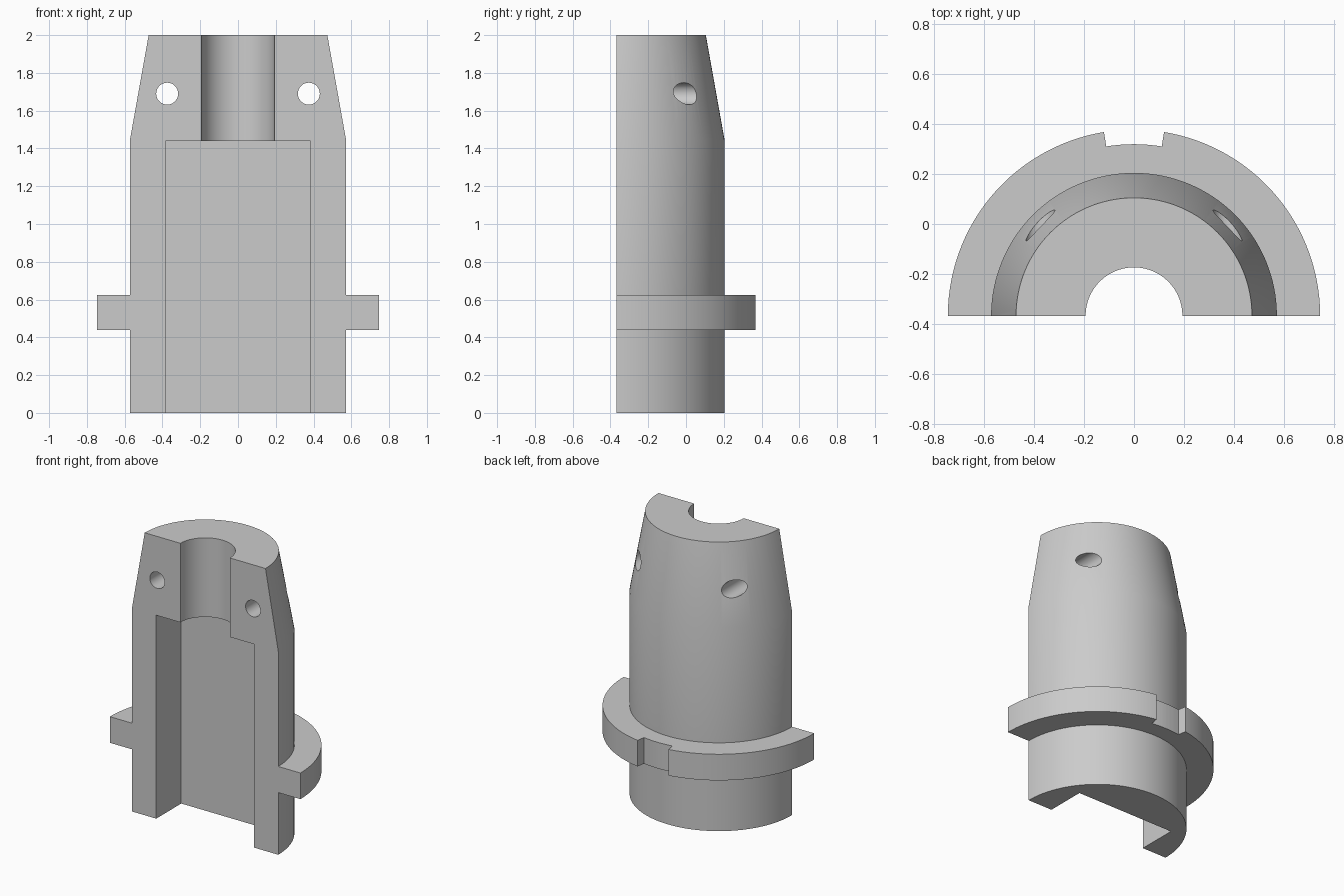
import bpy, bmesh, math
from mathutils import Matrix

if "Cube" in bpy.data.objects:
    bpy.data.objects.remove(bpy.data.objects["Cube"], do_unlink=True)

AXIS_Y = -0.368      # turning axis, on the flat front
SEGMENTS = 128

grey = bpy.data.materials.new("plain grey")
grey.use_nodes = True
grey.diffuse_color = (0.6, 0.6, 0.6, 1)
grey.node_tree.nodes["Principled BSDF"].inputs["Base Color"].default_value = (0.6, 0.6, 0.6, 1)


def make_object(name, bm):
    bmesh.ops.recalc_face_normals(bm, faces=bm.faces)
    mesh = bpy.data.meshes.new(name)
    bm.to_mesh(mesh)
    bm.free()
    mesh.materials.append(grey)
    obj = bpy.data.objects.new(name, mesh)
    bpy.context.collection.objects.link(obj)
    return obj


def lathe(name, profile):
    """Revolve a (radius, height) profile about the turning axis."""
    bm = bmesh.new()
    verts = [bm.verts.new((r, AXIS_Y, z)) for r, z in profile]
    edges = [bm.edges.new(pair) for pair in zip(verts, verts[1:])]
    bmesh.ops.spin(bm, geom=verts + edges, cent=(0, AXIS_Y, 0), axis=(0, 0, 1),
                   angle=math.tau, steps=SEGMENTS)
    bmesh.ops.remove_doubles(bm, verts=bm.verts, dist=1e-5)
    return make_object(name, bm)


def box(name, low, high):
    bm = bmesh.new()
    bmesh.ops.create_cube(bm, size=1)
    for v in bm.verts:
        v.co = [(a + b) / 2 + c * (b - a) for a, b, c in zip(low, high, v.co)]
    return make_object(name, bm)


def cross_hole(name, x):
    bm = bmesh.new()
    place = Matrix.Translation((x, 0, 1.69)) @ Matrix.Rotation(math.pi / 2, 4, "X")
    bmesh.ops.create_cone(bm, cap_ends=True, segments=48, radius1=0.058,
                          radius2=0.058, depth=2, matrix=place)
    return make_object(name, bm)


def notch(name, inner, outer, half_angle, low, high, steps=8):
    """Prism over a ring sector centred on the back."""
    bm = bmesh.new()
    angles = [math.pi / 2 + half_angle * (2 * i / steps - 1) for i in range(steps + 1)]
    outline = [(inner, a) for a in angles] + [(outer, a) for a in reversed(angles)]
    face = bm.faces.new([bm.verts.new((r * math.cos(a), AXIS_Y + r * math.sin(a), low))
                         for r, a in outline])
    top = bmesh.ops.extrude_face_region(bm, geom=[face])["geom"]
    bmesh.ops.translate(bm, vec=(0, 0, high - low),
                        verts=[g for g in top if isinstance(g, bmesh.types.BMVert)])
    return make_object(name, bm)


# Turned body with collar, tapered top and bore
body = lathe("half_body", [(0, 0), (0.573, 0), (0.573, 0.44), (0.7465, 0.44),
                           (0.7465, 0.625), (0.573, 0.625), (0.573, 1.44),
                           (0.473, 2), (0.194, 2), (0.194, 1.3), (0, 1.3)])

# Cutters: front half, square pocket, collar notch, two cross holes
cutters = [
    box("front_half_cutter", (-1, -2, -1), (1, AXIS_Y, 3)),
    box("pocket_cutter", (-0.383, -1, -1), (0.383, AXIS_Y + 0.28, 1.44)),
    notch("collar_notch_cutter", 0.688, 0.9, math.radians(9.3), 0.3, 0.8),
    cross_hole("left_hole_cutter", 0.375),
    cross_hole("right_hole_cutter", -0.375),
]
bpy.context.view_layer.objects.active = body
for cutter in cutters:
    mod = body.modifiers.new(cutter.name, "BOOLEAN")
    mod.operation = "DIFFERENCE"
    mod.solver = "EXACT"
    mod.object = cutter
    bpy.ops.object.modifier_apply(modifier=mod.name)
    bpy.data.objects.remove(cutter, do_unlink=True)

# Smooth curved walls, sharp machined edges
bpy.ops.object.select_all(action="DESELECT")
body.select_set(True)
bpy.ops.object.shade_smooth_by_angle(angle=math.radians(30))
